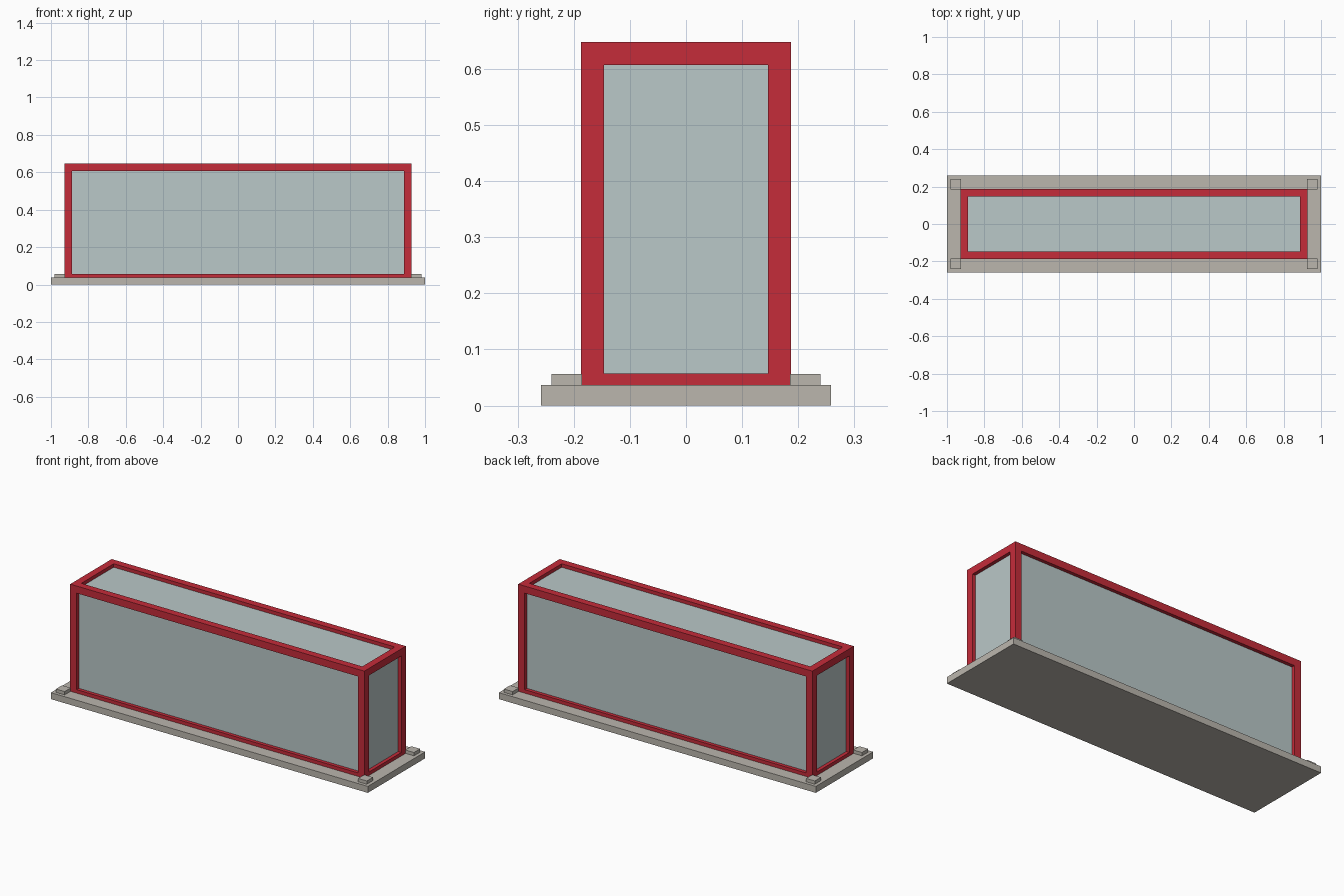
import bpy

cube = bpy.data.objects.get("Cube")
if cube:
    bpy.data.objects.remove(cube, do_unlink=True)


def material(name, rgb):
    mat = bpy.data.materials.new(name)
    mat.use_nodes = True
    mat.diffuse_color = (*rgb, 1)
    mat.node_tree.nodes["Principled BSDF"].inputs["Base Color"].default_value = (*rgb, 1)
    return mat


RED = material("red_frame", (0.56, 0.025, 0.042))
GLASS = material("pale_glass", (0.49, 0.578, 0.578))
STONE = material("warm_grey_stone", (0.497, 0.468, 0.423))


def box(name, low, high, mat):
    """Axis-aligned box between two opposite corners."""
    bpy.ops.mesh.primitive_cube_add(size=1, location=[(a + b) / 2 for a, b in zip(low, high)])
    obj = bpy.context.object
    obj.name = name
    obj.scale = [b - a for a, b in zip(low, high)]
    bpy.ops.object.transform_apply(location=False, rotation=False, scale=True)
    obj.data.materials.append(mat)
    return obj


# Main dimensions
HX, HY = 0.928, 0.187        # frame half sizes
BAR = 0.041                  # frame bar thickness
BOTTOM, TOP = 0.016, 0.648   # frame bottom is let into the slab
SLAB = 0.037
RECESS = 0.02
IX, IY = HX - BAR, HY - BAR

# Base slab
box("base_slab", (-1, -0.258, 0), (1, 0.258, SLAB), STONE)

# Glass body set back behind the frame
GX, GY = HX - RECESS, HY - RECESS
box("glass_body", (-GX, -GY, SLAB), (GX, GY, TOP - RECESS), GLASS)

# Corner posts and anchor blocks
for sx, side in ((-1, "right"), (1, "left")):
    for sy, end in ((-1, "front"), (1, "back")):
        xs, ys = sorted((sx * IX, sx * HX)), sorted((sy * IY, sy * HY))
        box(f"{end}_{side}_post", (xs[0], ys[0], BOTTOM), (xs[1], ys[1], TOP), RED)
        xs, ys = sorted((sx * 0.926, sx * 0.981)), sorted((sy * 0.185, sy * 0.24))
        box(f"{end}_{side}_anchor_block", (xs[0], ys[0], SLAB), (xs[1], ys[1], 0.056), STONE)

# Horizontal rails at the bottom and top
for level, z0, z1 in (("lower", BOTTOM, BOTTOM + BAR), ("upper", TOP - BAR, TOP)):
    for s, end, side in ((-1, "front", "right"), (1, "back", "left")):
        ys = sorted((s * IY, s * HY))
        box(f"{level}_{end}_rail", (-IX, ys[0], z0), (IX, ys[1], z1), RED)
        xs = sorted((s * IX, s * HX))
        box(f"{level}_{side}_rail", (xs[0], -IY, z0), (xs[1], IY, z1), RED)
